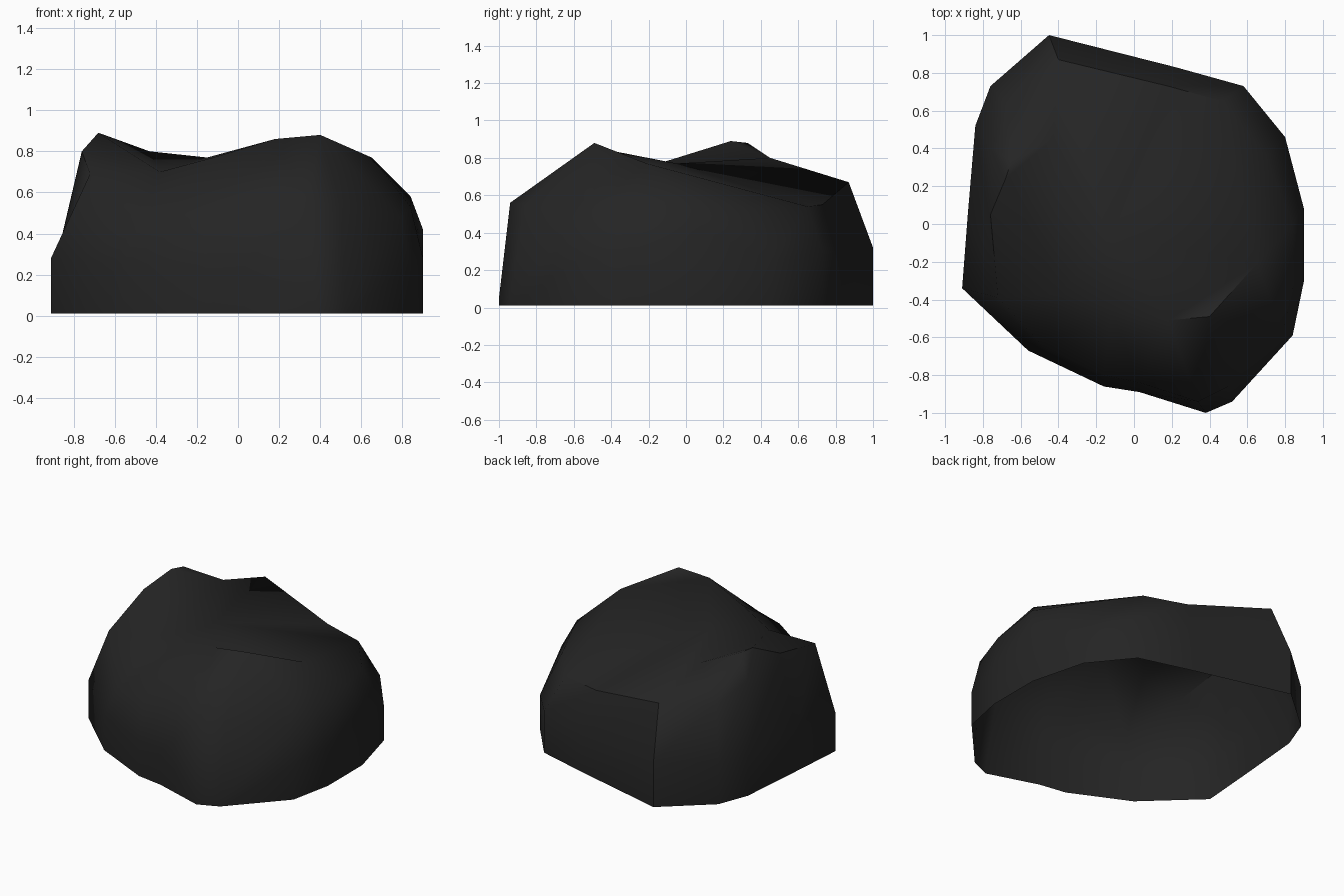
import bpy, bmesh
from mathutils import Vector
from mathutils.geometry import delaunay_2d_cdt

if "Cube" in bpy.data.objects:
    bpy.data.objects.remove(bpy.data.objects["Cube"])

# Widest ring of the boulder, counter-clockwise from +x; the foot drops straight below it
waist = [(.90, .08, .42), (.80, .46, .25), (.58, .73, .30), (.22, .83, .30),
         (-.45, 1.0, .32), (-.76, .73, .30), (-.84, .52, .30), (-.91, -.34, .28),
         (-.56, -.67, .25), (-.16, -.86, .25), (.03, -.89, .25), (.38, -1.0, .05),
         (.52, -.94, .05), (.84, -.59, .25), (.90, -.30, .28)]

# Shoulder ring where the walls turn into the top
shoulder = [(.84, 0, .58), (.70, .36, .53), (.47, .65, .54), (.18, .73, .55),
            (-.40, .87, .67), (-.68, .64, .64), (-.75, .40, .74), (-.72, -.39, .69),
            (-.48, -.65, .44), (-.16, -.80, .52), (.03, -.84, .54), (.34, -.94, .56),
            (.50, -.86, .55), (.79, -.57, .48), (.84, -.33, .53)]

# Peaks, ridges and the valley on the top
peaks = {"front_peak": (.40, -.49, .88), "front_crest": (.18, -.51, .86),
         "right_knee": (.65, -.21, .77), "saddle": (-.12, -.45, .77),
         "valley": (-.38, -.37, .70), "slab_edge": (-.15, -.05, .77),
         "left_peak": (-.68, .24, .89), "left_crest": (-.65, .33, .88),
         "back_ridge": (-.43, .45, .80), "left_knee": (-.76, .05, .80)}
n = len(shoulder)
idx = {name: n + i for i, name in enumerate(peaks)}
creases = [("back_ridge", "valley"), ("back_ridge", "slab_edge"), ("slab_edge", 4),
           ("saddle", "slab_edge"), ("saddle", "valley"), ("saddle", "front_crest"),
           ("front_crest", "front_peak"), ("front_peak", "right_knee"),
           ("right_knee", 2), ("left_knee", "left_peak"),
           ("left_peak", "left_crest"), ("left_crest", "back_ridge"),
           ("back_ridge", 4), (7, "valley"), ("valley", 8), ("left_peak", "valley")]
edges = [(idx.get(a, a), idx.get(b, b)) for a, b in creases]

bm = bmesh.new()


def bridge(low, high):
    for i in range(n):
        j = (i + 1) % n
        bm.faces.new((low[i], low[j], high[j], high[i]))


# The left knee overhangs the ring line, so it joins the ring between points 6 and 7
rim = list(range(7)) + [idx["left_knee"]] + list(range(7, n))
waist.insert(7, (-.88, .05, .29))

# Walls, open underneath
foot_v = [bm.verts.new((x, y, .01)) for x, y, z in waist]
waist_v = [bm.verts.new(p) for p in waist]
top_points = shoulder + list(peaks.values())
top_v = [bm.verts.new(p) for p in top_points]
n = len(rim)
bridge(foot_v, waist_v)
bridge(waist_v, [top_v[i] for i in rim])

# Top facets, triangulated along the creases
flat = [Vector(p[:2]) for p in top_points]
result = delaunay_2d_cdt(flat, edges, [rim], 1, 1e-5)
height = {(round(p[0], 3), round(p[1], 3)): v for p, v in zip(top_points, top_v)}
for face in result[2]:
    f = bm.faces.new([height[tuple(round(c, 3) for c in result[0][k])] for k in face])
    f.normal_update()
    if f.normal.z < 0:
        f.normal_flip()

mesh = bpy.data.meshes.new("boulder")
bm.to_mesh(mesh)
bm.free()
boulder = bpy.data.objects.new("boulder", mesh)
bpy.context.collection.objects.link(boulder)

# Dark stone, soft facets
stone = bpy.data.materials.new("dark_stone")
stone.diffuse_color = (.018, .018, .018, 1)
stone.use_nodes = True
stone.node_tree.nodes["Principled BSDF"].inputs["Base Color"].default_value = stone.diffuse_color
mesh.materials.append(stone)
bpy.context.view_layer.objects.active = boulder
boulder.select_set(True)
bpy.ops.object.shade_smooth_by_angle(angle=.9)
